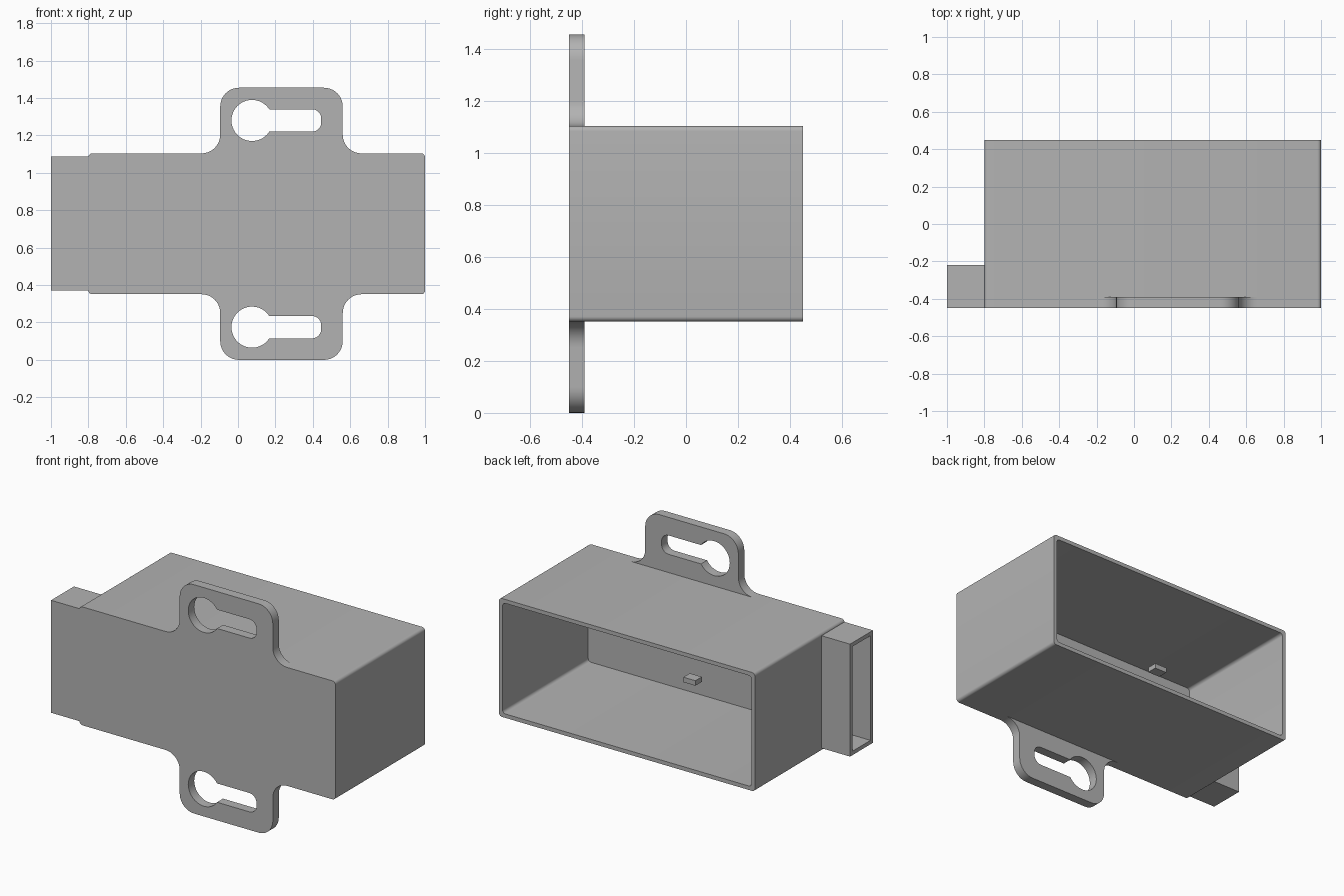
import bpy, bmesh
from math import sin, cos, radians
from mathutils import Matrix

if "Cube" in bpy.data.objects:
    bpy.data.objects.remove(bpy.data.objects["Cube"])

grey = bpy.data.materials.new("light_grey")
grey.use_nodes = True
COLOUR = (0.45, 0.45, 0.45, 1)
grey.diffuse_color = COLOUR
grey.node_tree.nodes["Principled BSDF"].inputs["Base Color"].default_value = COLOUR

HEIGHT = 1.455            # total height, the model mirrors about its middle
LEFT, RIGHT = -0.8, 1.0   # box sides
LOW, HIGH = 0.351, 1.104  # box bottom and top
FRONT, BACK = -0.45, 0.45
WALL = 0.025
FLOOR = FRONT + 0.04      # inside of the front wall


def arc(cx, cy, r, start, end, n=10):
    angles = [radians(start + (end - start) * i / n) for i in range(n + 1)]
    return [(cx + r * cos(a), cy + r * sin(a)) for a in angles]


def rounded_rect(x0, x1, y0, y1, r):
    return (arc(x1 - r, y1 - r, r, 0, 90, 6) + arc(x0 + r, y1 - r, r, 90, 180, 6)
            + arc(x0 + r, y0 + r, r, 180, 270, 6) + arc(x1 - r, y0 + r, r, 270, 360, 6))


def rect(x0, x1, y0, y1):
    return [(x0, y0), (x1, y0), (x1, y1), (x0, y1)]


def extrude(name, loops, lo, hi, axis="Y"):
    """Fill the outlines (inner ones become holes) and extrude along an axis."""
    curve = bpy.data.curves.new(name, "CURVE")
    curve.dimensions = "2D"
    curve.fill_mode = "BOTH"
    curve.extrude = (hi - lo) / 2
    for loop in loops:
        spline = curve.splines.new("POLY")
        spline.points.add(len(loop) - 1)
        for point, (u, v) in zip(spline.points, loop):
            point.co = (u, v, 0, 1)
        spline.use_cyclic_u = True
    temp = bpy.data.objects.new("outline", curve)
    bpy.context.collection.objects.link(temp)
    bpy.context.view_layer.update()
    mesh = bpy.data.meshes.new_from_object(
        temp.evaluated_get(bpy.context.evaluated_depsgraph_get()))
    bpy.data.objects.remove(temp)

    # Stand the profile up: as a front outline, or as a side outline
    if axis == "Y":
        turn = Matrix(((1, 0, 0), (0, 0, -1), (0, 1, 0)))
        shift = Matrix.Translation((0, (lo + hi) / 2, 0))
    else:
        turn = Matrix(((0, 0, 1), (1, 0, 0), (0, 1, 0)))
        shift = Matrix.Translation(((lo + hi) / 2, 0, 0))
    mesh.transform(shift @ turn.to_4x4())

    bm = bmesh.new()
    bm.from_mesh(mesh)
    bmesh.ops.remove_doubles(bm, verts=bm.verts, dist=0.0001)
    bmesh.ops.recalc_face_normals(bm, faces=bm.faces)
    bm.to_mesh(mesh)
    bm.free()
    mesh.materials.clear()
    mesh.materials.append(grey)
    obj = bpy.data.objects.new(name, mesh)
    bpy.context.collection.objects.link(obj)
    bpy.ops.object.select_all(action="DESELECT")
    obj.select_set(True)
    bpy.context.view_layer.objects.active = obj
    bpy.ops.object.shade_smooth_by_angle(angle=radians(30))
    return obj


# Box: four walls open at the back, closed by the front wall
outer = rounded_rect(LEFT, RIGHT, LOW, HIGH, 0.02)
inner = rounded_rect(LEFT + WALL, RIGHT - WALL, LOW + WALL, HIGH - WALL, 0.02)
extrude("box_walls", [outer, inner], FLOOR, BACK)
extrude("front_wall", [outer], FRONT, FLOOR)

# Side duct, open at its end
y0, y1, z0, z1 = FRONT, -0.22, 0.372, 1.087
extrude("side_duct", [rect(y0, y1, z0, z1),
                      rect(y0 + WALL, y1 - WALL, z0 + WALL, z1 - WALL)],
        -1, LEFT, "X")

# Mounting flaps with keyhole slots, above and below
R = 0.1
flap = (arc(-0.195, HIGH + R, R, -90, 0) + arc(0.005, HEIGHT - R, R, 180, 90)
        + arc(0.46, HEIGHT - R, R, 90, 0) + arc(0.66, HIGH + R, R, 180, 270))
keyhole = (arc(0.075, 1.28, 0.11, 33, 327, 32)
           + arc(0.395, 1.27, 0.05, 270, 360) + arc(0.395, 1.29, 0.05, 0, 90))
extrude("upper_flap", [flap, keyhole], FRONT, -0.39)
extrude("lower_flap", [[(u, HEIGHT - v) for u, v in loop] for loop in (flap, keyhole)],
        FRONT, -0.39)

# Small block in the middle of the cavity
extrude("inner_block", [rect(-0.15, -0.065, 0.725, 0.757)], 0.055, 0.12)
